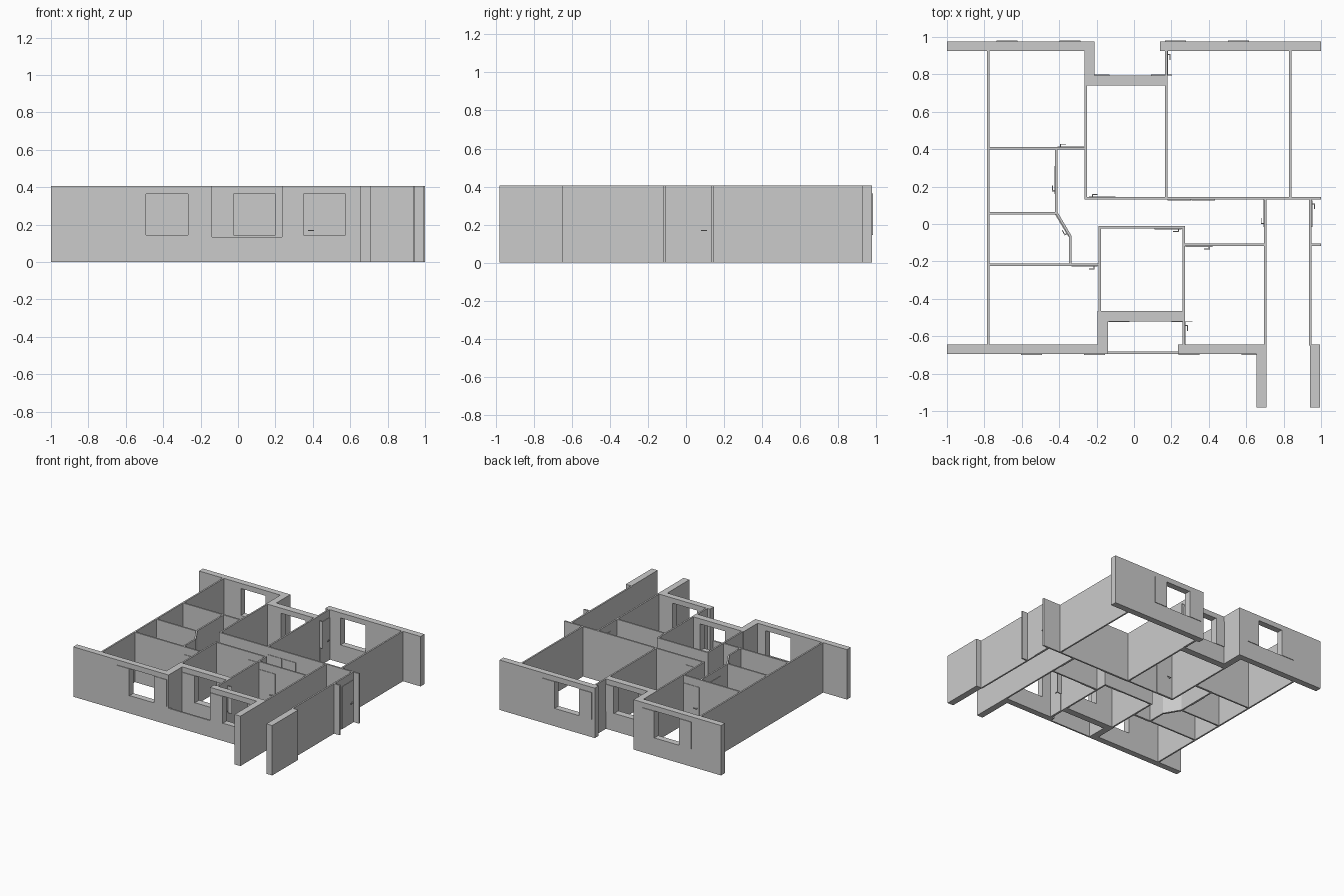
import bpy, bmesh, math
from mathutils import Matrix, Vector

H = 0.407          # wall height
T = 0.013          # partition thickness
DOOR_H = 0.345
SILL, HEAD = 0.145, 0.365


def box(name, x0, x1, y0, y1, z0=0.0, z1=H, mat=None):
    bm = bmesh.new()
    bmesh.ops.create_cube(bm, size=1)
    bmesh.ops.scale(bm, vec=(x1 - x0, y1 - y0, z1 - z0), verts=bm.verts)
    bmesh.ops.translate(bm, vec=((x0 + x1) / 2, (y0 + y1) / 2, (z0 + z1) / 2), verts=bm.verts)
    if mat:
        bmesh.ops.transform(bm, matrix=mat, verts=bm.verts)
    me = bpy.data.meshes.new(name)
    bm.to_mesh(me)
    bm.free()
    ob = bpy.data.objects.new(name, me)
    bpy.context.collection.objects.link(ob)
    return ob


def frame(x0, y0, x1, y1):
    """Local frame running along a wall from the first to the second point."""
    d = Vector((x1 - x0, y1 - y0))
    return Matrix.Translation((x0, y0, 0)) @ Matrix.Rotation(math.atan2(d.y, d.x), 4, 'Z'), d.length


def partition(x0, y0, x1, y1):
    m, length = frame(x0, y0, x1, y1)
    return box("partition_wall", 0, length, -T / 2, T / 2, mat=m)


def door(x0, y0, x1, y1, handle=True):
    """Door panel from hinge to latch, with a lever handle on its right side."""
    m, length = frame(x0, y0, x1, y1)
    box("door_panel", 0, length, -T / 2 - 0.004, 0, 0.0, DOOR_H, m)
    if handle:
        h = length - 0.018
        box("handle_stem", h - 0.003, h + 0.003, -0.022, -T / 2, 0.166, 0.172, m)
        box("handle_lever", h - 0.028, h + 0.003, -0.024, -0.019, 0.166, 0.172, m)


def window(wall, cx, y0, y1, face):
    """Cut an opening and hang a pair of open shutters on the outer face."""
    w = 0.112
    cutter = box("cutter", cx - w, cx + w, y0 - 0.02, y1 + 0.02, SILL, HEAD)
    cutter.hide_render = True
    mod = wall.modifiers.new("opening", 'BOOLEAN')
    mod.operation, mod.solver, mod.object = 'DIFFERENCE', 'EXACT', cutter
    bpy.context.view_layer.objects.active = wall
    bpy.ops.object.modifier_apply(modifier=mod.name)
    bpy.data.objects.remove(cutter)
    yo = y1 if face > 0 else y0
    ya, yb = sorted((yo, yo + face * 0.005))
    for s in (-1, 1):
        xa, xb = sorted((cx + s * w, cx + s * 2 * w))
        box("shutter", xa, xb, ya, yb, SILL, HEAD)


# Thick outer walls with windows: x0, x1, y0, y1, window centre, outward side
for x0, x1, y0, y1, cx, face in [
    (-1.0, -0.14, -0.695, -0.645, -0.38, -1),
    (0.235, 0.708, -0.695, -0.645, 0.4625, -1),
    (-0.19, 0.27, -0.52, -0.465, 0.0875, -1),
    (-1.0, -0.21, 0.925, 0.976, -0.51, 1),
    (0.14, 1.0, 0.925, 0.976, 0.39, 1),
    (-0.265, 0.17, 0.74, 0.795, -0.02, 1),
]:
    window(box("outer_wall", x0, x1, y0, y1), cx, y0, y1, face)

# Thick return walls
for x0, x1, y0, y1 in [
    (-0.265, -0.21, 0.74, 0.925),
    (-0.195, -0.14, -0.645, -0.465),
    (0.655, 0.708, -0.98, -0.645),
    (0.942, 0.995, -0.98, -0.645),
]:
    box("return_wall", x0, x1, y0, y1)

# Low balcony parapet
box("balcony_parapet", -0.14, 0.235, -0.695, -0.682, 0, 0.135)

# Thin partitions
for p in [
    (-0.78, -0.65, -0.78, 0.93),
    (-0.78, 0.405, -0.26, 0.405),
    (-0.258, 0.131, -0.258, 0.75),
    (-0.264, 0.137, 1.0, 0.137),
    (0.172, 0.137, 0.172, 0.93),
    (0.835, 0.137, 0.835, 0.93),
    (-0.415, 0.06, -0.415, 0.405),
    (-0.416, 0.063, -0.34, -0.066),
    (-0.34, -0.062, -0.34, -0.218),
    (-0.78, 0.058, -0.41, 0.058),
    (-0.78, -0.218, -0.19, -0.218),
    (-0.183, -0.47, -0.183, -0.012),
    (-0.189, -0.018, 0.271, -0.018),
    (0.265, -0.65, 0.265, -0.012),
    (0.265, -0.112, 0.70, -0.112),
    (0.702, -0.65, 0.702, 0.137),
    (0.943, -0.65, 0.943, 0.137),
    (0.943, -0.112, 1.0, -0.112),
]:
    partition(*p)

# Doors, hinge to latch
for d in [
    (-0.267, 0.405, -0.41, 0.405),
    (-0.415, 0.31, -0.415, 0.16),
    (-0.413, 0.056, -0.342, -0.062),
    (-0.10, 0.137, -0.24, 0.137),
    (0.11, -0.018, 0.255, -0.018),
    (-0.335, -0.218, -0.195, -0.218),
    (0.275, -0.112, 0.42, -0.112),
    (0.702, 0.13, 0.702, -0.015),
    (0.943, -0.015, 0.943, 0.125),
    (0.172, 0.795, 0.172, 0.924),
    (0.265, -0.643, 0.265, -0.525),
]:
    door(*d)

# Wide double door between the hall and the large room
door(0.18, 0.137, 0.305, 0.137, False)
door(0.307, 0.137, 0.432, 0.137, False)
